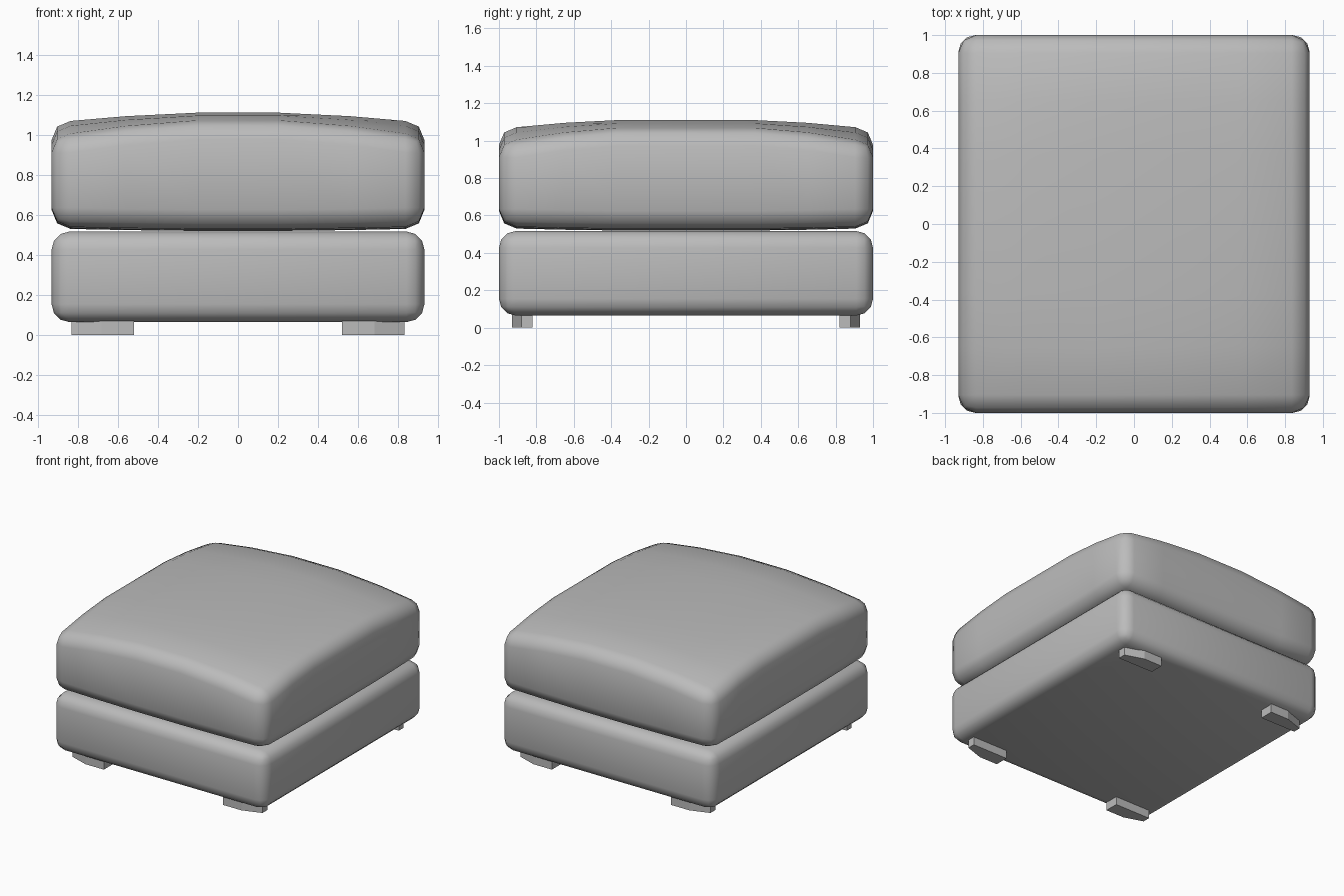
import bpy, bmesh, math
from mathutils import Vector

cube = bpy.data.objects.get("Cube")
if cube:
    bpy.data.objects.remove(cube, do_unlink=True)

HALF_X, HALF_Y = 0.93, 1.0

# Single grey upholstery colour
grey = bpy.data.materials.new("soft_grey")
grey.use_nodes = True
grey.diffuse_color = (0.5, 0.5, 0.5, 1)
grey.node_tree.nodes["Principled BSDF"].inputs["Base Color"].default_value = (0.5, 0.5, 0.5, 1)


def finish(bm, name, smooth=None):
    bmesh.ops.recalc_face_normals(bm, faces=bm.faces)
    mesh = bpy.data.meshes.new(name)
    bm.to_mesh(mesh)
    bm.free()
    mesh.materials.append(grey)
    obj = bpy.data.objects.new(name, mesh)
    bpy.context.collection.objects.link(obj)
    if smooth:
        bpy.ops.object.select_all(action='DESELECT')
        obj.select_set(True)
        bpy.context.view_layer.objects.active = obj
        bpy.ops.object.shade_smooth_by_angle(angle=math.radians(smooth))
    return obj


def rounded_box(z_low, z_high, radius, segments):
    bm = bmesh.new()
    bmesh.ops.create_cube(bm, size=1)
    for v in bm.verts:
        v.co = Vector((v.co.x * 2 * HALF_X, v.co.y * 2 * HALF_Y,
                       z_high if v.co.z > 0 else z_low))
    bmesh.ops.bevel(bm, geom=bm.edges[:], offset=radius, segments=segments,
                    profile=0.5, affect='EDGES', clamp_overlap=True)
    return bm


# Upholstered base
finish(rounded_box(0.065, 0.517, 0.09, 3), "base", 50)

# Crowned seat cushion: slice into a grid, then bow the top and bottom
bm = rounded_box(0.52, 1.11, 0.095, 2)
for normal, cuts in (((1, 0, 0), (0.2, 0.56)), ((0, 1, 0), (0.37, 0.65))):
    for cut in cuts:
        for side in (-1, 1):
            bmesh.ops.bisect_plane(bm, geom=bm.verts[:] + bm.edges[:] + bm.faces[:],
                                   plane_co=Vector(normal) * cut * side, plane_no=normal)


def bow(value, flat, edge):
    t = max(0, min(1, (abs(value) - flat) / (edge - flat)))
    return t ** 1.5


for v in bm.verts:
    a, b = bow(v.co.x, 0.2, 0.84), bow(v.co.y, 0.37, 0.9)
    if v.co.z > 0.8:
        v.co.z -= 0.042 * a + 0.038 * b + 0.025 * a * b
    else:
        v.co.z += 0.01 * (a + b)
finish(bm, "seat_cushion", 50)

# Four low feet, chamfered at the outer corner
plan = ((0.52, 0.93), (0.68, 0.93), (0.83, 0.88), (0.83, 0.82), (0.52, 0.82))
for y_name, sy in (("front", -1), ("back", 1)):
    for x_name, sx in (("right", -1), ("left", 1)):
        bm = bmesh.new()
        face = bm.faces.new([bm.verts.new((x * sx, y * sy, 0)) for x, y in plan])
        top = bmesh.ops.extrude_face_region(bm, geom=[face])["geom"]
        bmesh.ops.translate(bm, vec=(0, 0, 0.09),
                            verts=[e for e in top if isinstance(e, bmesh.types.BMVert)])
        finish(bm, f"{y_name}_{x_name}_foot")
